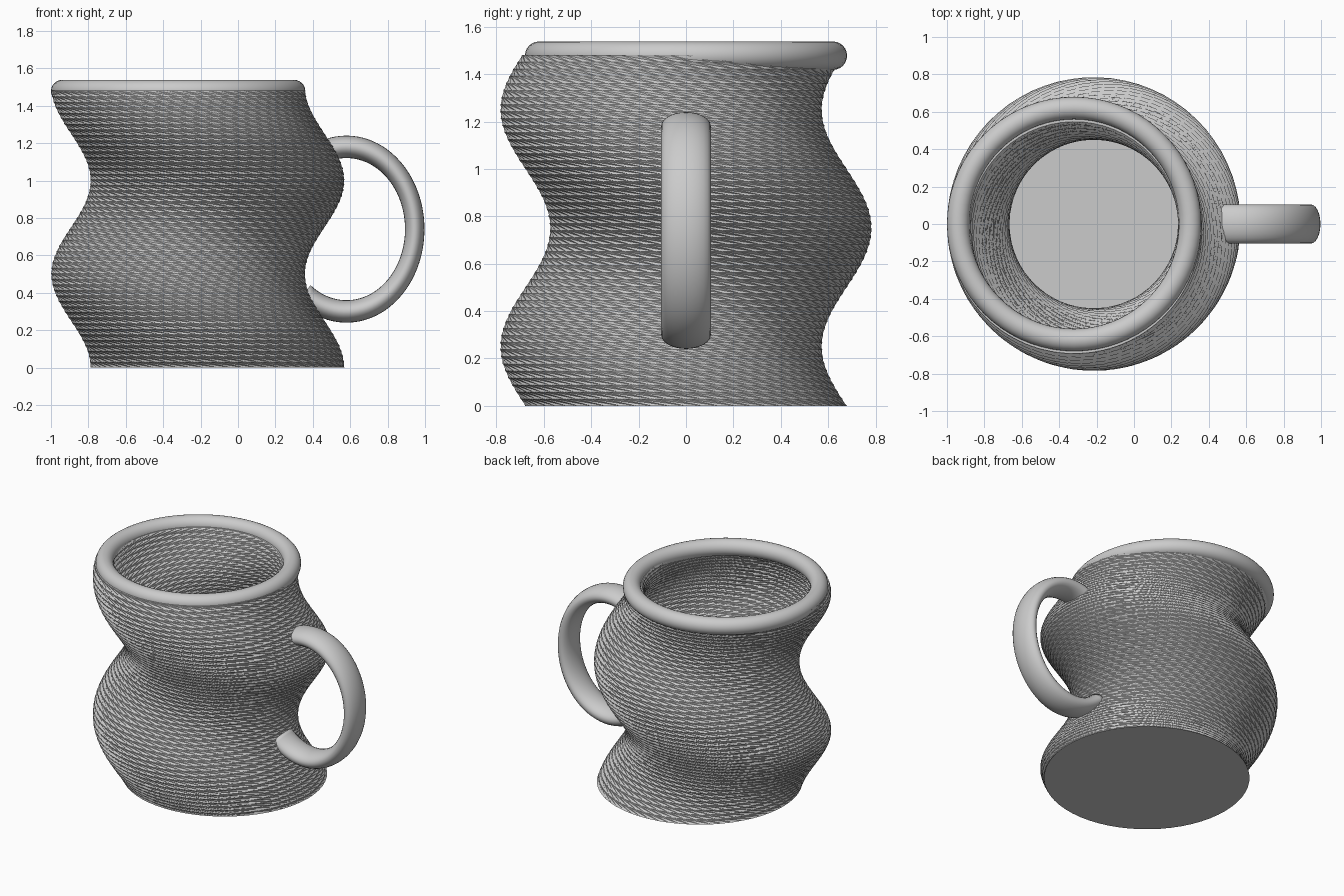
import bpy, bmesh
from math import sin, cos, pi, radians

cube = bpy.data.objects.get("Cube")
if cube:
    bpy.data.objects.remove(cube, do_unlink=True)

AXIS_X = -0.215      # twist axis
OFFSET = 0.105       # distance of each round slice from the axis
OUTER, INNER = 0.68, 0.56
HEIGHT, SLICES, SIDES = 1.48, 50, 60
FLOOR_SLICE = 3

grey = bpy.data.materials.new("clay grey")
grey.use_nodes = True
colour = (0.6, 0.6, 0.6, 1)
grey.diffuse_color = colour
grey.node_tree.nodes["Principled BSDF"].inputs["Base Color"].default_value = colour


def finish(bm, name, smooth=False):
    bmesh.ops.recalc_face_normals(bm, faces=bm.faces[:])
    mesh = bpy.data.meshes.new(name)
    bm.to_mesh(mesh)
    bm.free()
    mesh.materials.append(grey)
    for poly in mesh.polygons:
        poly.use_smooth = smooth
    obj = bpy.data.objects.new(name, mesh)
    bpy.context.collection.objects.link(obj)
    return obj


def slice_ring(bm, radius, k):
    """One round slice, turned clockwise about the twist axis."""
    z = HEIGHT * k / SLICES
    turn = -2 * pi * z
    cx, cy = AXIS_X + OFFSET * cos(turn), OFFSET * sin(turn)
    ring = []
    for i in range(SIDES):
        a = turn + 2 * pi * i / SIDES
        ring.append(bm.verts.new((cx + radius * cos(a), cy + radius * sin(a), z)))
    return ring


def twisted_wall(bm, radius, first):
    """Folded triangles between successive turned slices."""
    rings = [slice_ring(bm, radius, k) for k in range(first, SLICES + 1)]
    for low, high in zip(rings, rings[1:]):
        for i in range(SIDES):
            bm.faces.new((low[i - 1], low[i], high[i - 1]))
            bm.faces.new((low[i], high[i], high[i - 1]))
    return rings


# Twisted cup with base, inner wall and floor
bm = bmesh.new()
outside = twisted_wall(bm, OUTER, 0)
inside = twisted_wall(bm, INNER, FLOOR_SLICE)
bm.faces.new(outside[0])
bm.faces.new(inside[0])
for i in range(SIDES):
    bm.faces.new((outside[-1][i - 1], outside[-1][i], inside[-1][i], inside[-1][i - 1]))
finish(bm, "twisted_cup")


def tube(name, centre, path, closed):
    """Sweep a section; path items are lists of points."""
    bm = bmesh.new()
    rings = [[bm.verts.new([c + p for c, p in zip(centre, pt)]) for pt in ring]
             for ring in path]
    pairs = list(zip(rings, rings[1:]))
    if closed:
        pairs.append((rings[-1], rings[0]))
    for a, b in pairs:
        for i in range(len(a)):
            bm.faces.new((a[i - 1], a[i], b[i], b[i - 1]))
    if not closed:
        bm.faces.new(rings[0])
        bm.faces.new(rings[-1])
    return finish(bm, name, smooth=True)


section = [2 * pi * j / 24 for j in range(24)]

# Rounded lip
lip_path = []
for k in range(72):
    a = 2 * pi * k / 72
    lip_path.append([((0.62 + 0.06 * cos(s)) * cos(a),
                      (0.62 + 0.06 * cos(s)) * sin(a),
                      0.06 * sin(s)) for s in section])
tube("lip", (-0.32, 0, 1.478), lip_path, True)

# Handle: open oval loop with a wide oval section, ends buried in the wall
handle_path = []
for k in range(61):
    a = radians(-128 + (110 + 128) * k / 60)
    handle_path.append([((0.365 + 0.052 * cos(s)) * cos(a),
                         0.105 * sin(s),
                         (0.44 + 0.06 * cos(s)) * sin(a)) for s in section])
tube("handle", (0.58, 0, 0.74), handle_path, False)
